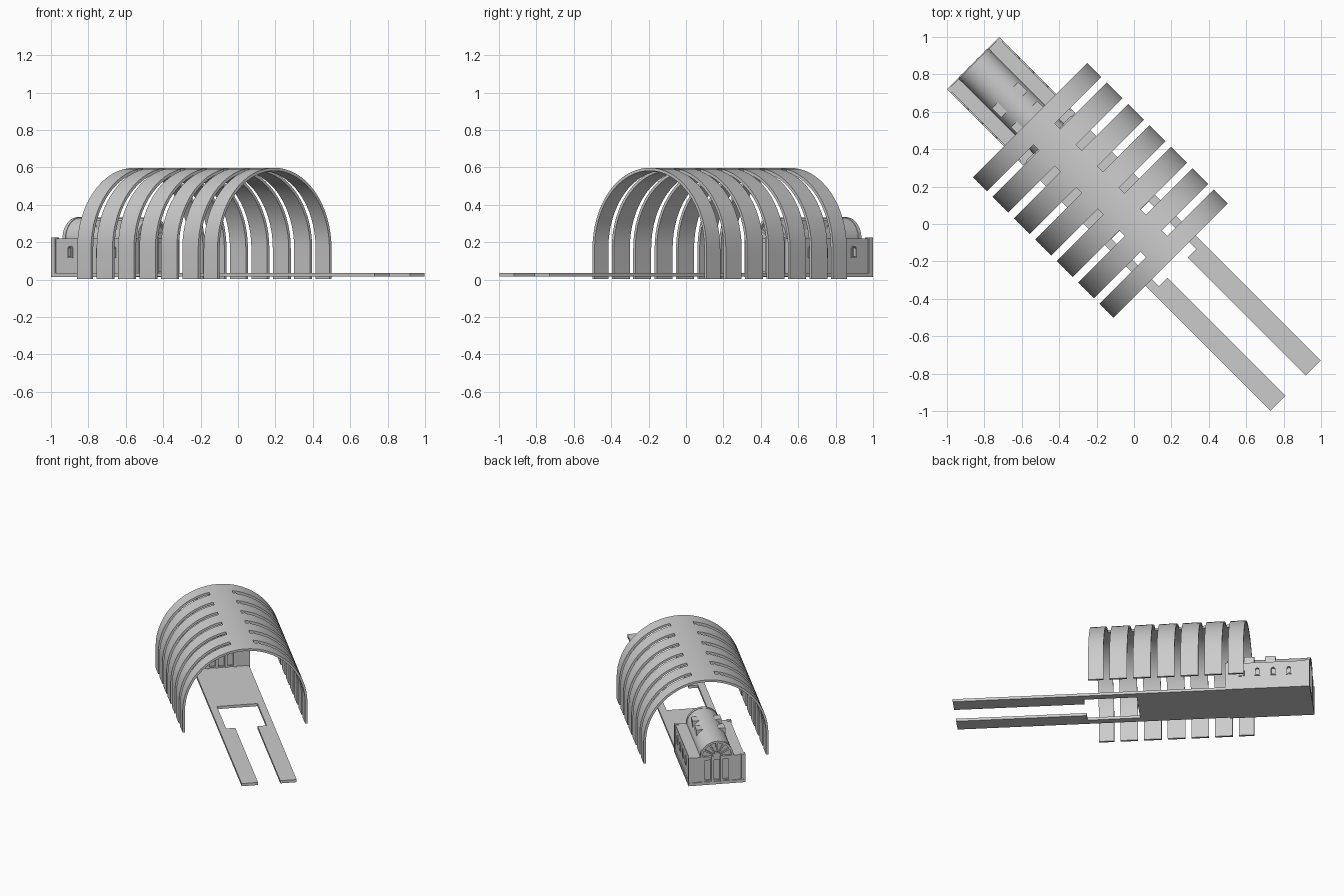
import bpy, bmesh
from math import radians, pi, sin, cos, acos
from mathutils import Matrix

if "Cube" in bpy.data.objects:
    bpy.data.objects.remove(bpy.data.objects["Cube"])

# Everything is built along local x (rail axis), then turned 45 degrees
TURN = Matrix.Rotation(radians(-45), 4, 'Z')


def make(name, bm, smooth=False, recalc=True):
    if recalc:
        bmesh.ops.recalc_face_normals(bm, faces=bm.faces)
    me = bpy.data.meshes.new(name)
    bm.to_mesh(me)
    bm.free()
    ob = bpy.data.objects.new(name, me)
    bpy.context.collection.objects.link(ob)
    ob.matrix_world = TURN
    if smooth:
        smooth_edges(ob)
    return ob


def activate(ob):
    bpy.ops.object.select_all(action='DESELECT')
    ob.select_set(True)
    bpy.context.view_layer.objects.active = ob


def smooth_edges(ob):
    activate(ob)
    bpy.ops.object.shade_smooth_by_angle(angle=radians(30))


def prism(bm, pts, axis, a, b):
    """Extrude a 2D outline from a to b along 'x', 'y' or 'z'."""
    place = {'x': lambda p, t: (t, p[0], p[1]),
             'y': lambda p, t: (p[0], t, p[1]),
             'z': lambda p, t: (p[0], p[1], t)}[axis]
    lo = [bm.verts.new(place(p, a)) for p in pts]
    hi = [bm.verts.new(place(p, b)) for p in pts]
    n = len(pts)
    bm.faces.new(lo[::-1])
    bm.faces.new(hi)
    for i in range(n):
        j = (i + 1) % n
        bm.faces.new((lo[i], lo[j], hi[j], hi[i]))


def box(bm, x0, x1, y0, y1, z0, z1):
    prism(bm, [(x0, y0), (x1, y0), (x1, y1), (x0, y1)], 'z', z0, z1)


def arc(c, z, r, n, a0=0, a1=pi):
    return [(c + r * cos(a0 + (a1 - a0) * i / n), z + r * sin(a0 + (a1 - a0) * i / n))
            for i in range(n + 1)]


def arch(c, z0, z1, r):
    return [(c - r, z0), (c + r, z0)] + arc(c, z1, r, 10)


# Platform slab with two arms around the track
half = [(-0.03, 0.14), (0.33, 0.14), (0.33, 0.077), (1.222, 0.077), (1.222, 0.19), (-0.64, 0.19)]
bm = bmesh.new()
prism(bm, half + [(x, -y) for x, y in half[::-1]], 'z', 0.016, 0.036)
make("platform", bm)

# Slotted arched canopy: a grid that skips the slots, then thickened
R, SPRING, START = 0.431, 0.167, -0.785
xs = [START, START + 0.105]
for i in range(6):
    xs += [xs[-1] + 0.042]
    xs += [xs[-1] + (0.12 if i < 5 else 0.104)]
a_slot = acos(0.08 / R)
side = [a_slot * i / 14 for i in range(15)]
angles = side + [a_slot + (pi - 2 * a_slot) * i / 4 for i in (1, 2, 3)] + [pi - a for a in side[::-1]]
profile = [(R, 0.004)] + [(R * cos(a), SPRING + R * sin(a)) for a in angles] + [(-R, 0.004)]
bm = bmesh.new()
grid = [[bm.verts.new((x, y, z)) for y, z in profile] for x in xs]
for i in range(len(xs) - 1):
    for k in range(len(profile) - 1):
        mid = abs(profile[k][0] + profile[k + 1][0]) / 2
        if i % 2 == 0 or mid < 0.08:
            bm.faces.new((grid[i][k], grid[i][k + 1], grid[i + 1][k + 1], grid[i + 1][k]))
bmesh.ops.delete(bm, geom=[v for v in bm.verts if not v.link_faces], context='VERTS')
canopy = make("canopy", bm, recalc=False)
mod = canopy.modifiers.new("thickness", 'SOLIDIFY')
mod.thickness = 0.016
mod.offset = -1
activate(canopy)
bpy.ops.object.modifier_apply(modifier=mod.name)
smooth_edges(canopy)

# Hall body with recessed arched side windows and end doorways
X0, X1, W = -1.21, -0.645, 0.19
window_x = [-1.075, -0.967, -0.859, -0.751]
bm = bmesh.new()
box(bm, X0, X1, -W, W, 0.014, 0.22)
hall = make("hall", bm)
bm = bmesh.new()
for s in (-1, 1):
    for x in window_x:
        prism(bm, arch(x, 0.125, 0.162, 0.013), 'y', s * (W - 0.012), s * (W + 0.02))
for x, d in ((X0, -1), (X1, 1)):
    for y in (-0.062, 0.0, 0.062):
        box(bm, min(x - d * 0.012, x + d * 0.02), max(x - d * 0.012, x + d * 0.02),
            y - 0.02, y + 0.02, 0.045, 0.195)
cutter = make("window_cutter", bm)
cutter.hide_render = True
cutter.hide_set(True)
mod = hall.modifiers.new("windows", 'BOOLEAN')
mod.operation = 'DIFFERENCE'
mod.object = cutter
mod.solver = 'EXACT'

# Plinth
bm = bmesh.new()
box(bm, X0 - 0.007, X1 + 0.005, -0.197, 0.197, 0.014, 0.036)
make("plinth", bm)

# Corner and doorway pilasters
bm = bmesh.new()
for s in (-1, 1):
    for x in (X0, X1):
        xa, xb = (x - 0.006, x + 0.024) if x == X0 else (x - 0.024, x + 0.005)
        y0, y1 = sorted((s * 0.168, s * 0.197))
        box(bm, xa, xb, y0, y1, 0.03, 0.224)
        d = -1 if x == X0 else 1
        xa, xb = sorted((x - d * 0.005, x + d * 0.008))
        for y in (0.031, 0.095):
            box(bm, xa, xb, s * y - 0.009, s * y + 0.009, 0.03, 0.226)
make("pilasters", bm)

# Window surrounds and sills
bm = bmesh.new()
for s in (-1, 1):
    y0, y1 = sorted((s * (W - 0.002), s * (W + 0.006)))
    for x in window_x:
        prism(bm, arc(x, 0.162, 0.019, 10) + arc(x, 0.162, 0.013, 10)[::-1], 'y', y0, y1)
        box(bm, x - 0.019, x + 0.019, y0, y1, 0.117, 0.125)
        for e in (-1, 1):
            box(bm, x + e * 0.016 - 0.003, x + e * 0.016 + 0.003, y0, y1, 0.125, 0.162)
make("window_surrounds", bm)

# Barrel roof over the hall
bm = bmesh.new()
prism(bm, arc(0, 0.219, 0.112, 32), 'x', X0 + 0.018, X1 - 0.018)
make("barrel_roof", bm, smooth=True)

# Arched rims and fan mullions at both ends of the roof
bm = bmesh.new()
for x0, x1 in ((X0 - 0.002, X0 + 0.02), (X1 - 0.02, X1 + 0.002)):
    prism(bm, arc(0, 0.219, 0.115, 32) + arc(0, 0.219, 0.1, 32)[::-1], 'x', x0, x1)
    prism(bm, arc(0, 0.219, 0.03, 12), 'x', x0, x1)
    for k in range(1, 6):
        a = k * pi / 6
        rot = lambda r, t: (r * cos(a) - t * sin(a), 0.219 + r * sin(a) + t * cos(a))
        prism(bm, [rot(0.02, -0.003), rot(0.108, -0.007), rot(0.108, 0.007), rot(0.02, 0.003)],
              'x', x0 + 0.004, x1 - 0.004)
make("fan_window_frames", bm, smooth=True)

# Roof dormers
bm = bmesh.new()
for x in (-0.94, -0.795):
    for s in (-1, 1):
        y0, y1 = sorted((s * 0.055, s * 0.1))
        box(bm, x - 0.035, x + 0.035, y0, y1, 0.24, 0.318)
make("roof_dormers", bm)
